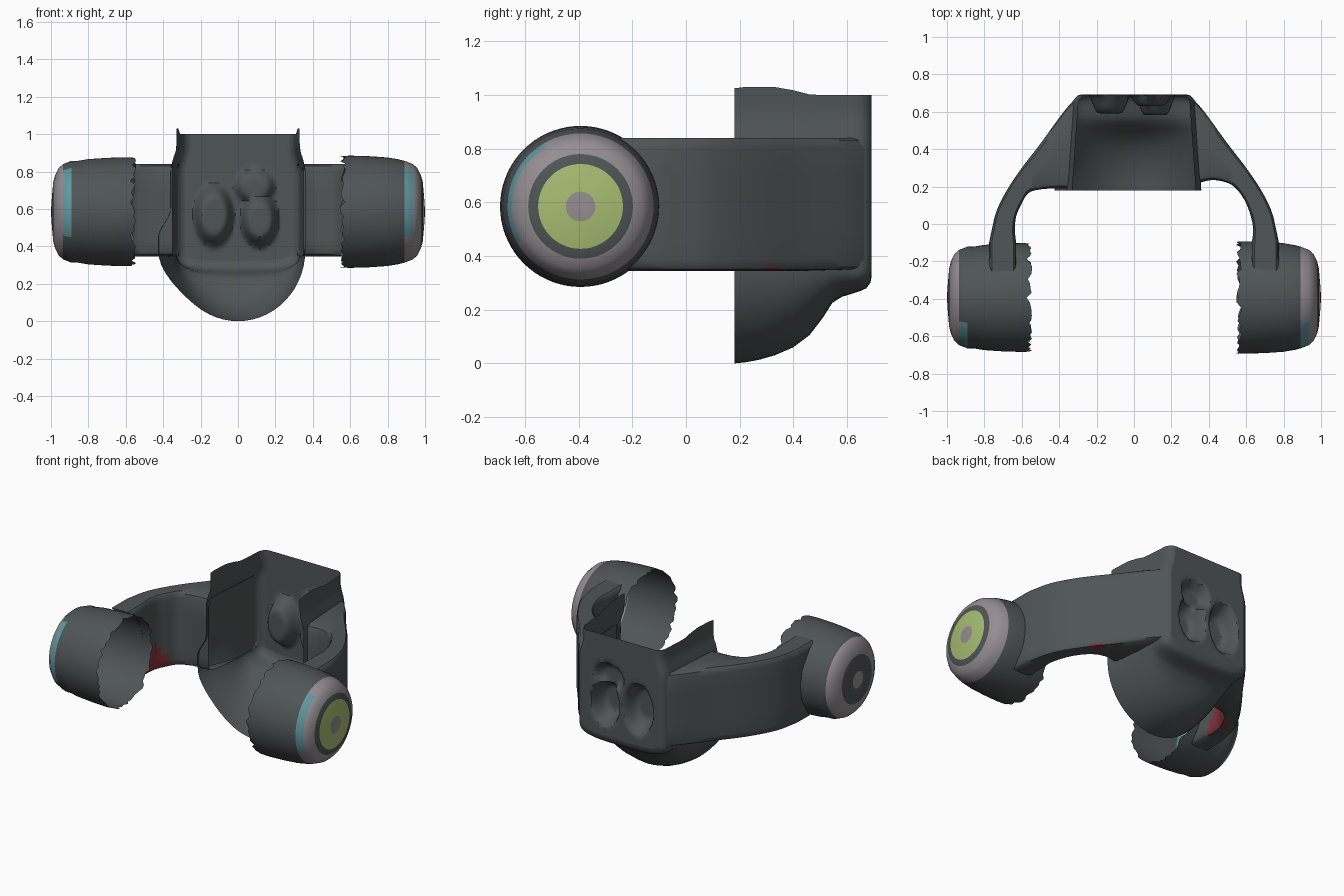
import bpy, bmesh, math, random

if "Cube" in bpy.data.objects:
    bpy.data.objects.remove(bpy.data.objects["Cube"])
random.seed(4)

def mat(name, c):
    m = bpy.data.materials.new(name)
    m.diffuse_color = (*c, 1)
    m.use_nodes = True
    m.node_tree.nodes["Principled BSDF"].inputs["Base Color"].default_value = m.diffuse_color
    return m

MATS = [mat("charcoal", (.078, .090, .090)), mat("warm_grey", (.30, .27, .29)),
        mat("lime_green", (.39, .51, .17)), mat("teal_blue", (.12, .31, .35)),
        mat("dark_red", (.24, .03, .045))]
CHAR, GREY, GREEN, BLUE, RED = range(5)

def grid_mesh(name, rows, closed=False, rule=None):
    """Skin a list of equal-length point rows; rule(row, centre) picks the colour."""
    bm = bmesh.new()
    vs = [[bm.verts.new(p) for p in r] for r in rows]
    n = len(rows[0])
    for i in range(len(rows) - 1):
        for j in range(n if closed else n - 1):
            k = (j + 1) % n
            f = bm.faces.new((vs[i][j], vs[i][k], vs[i + 1][k], vs[i + 1][j]))
            if rule:
                f.material_index = rule(i, f.calc_center_median())
    bmesh.ops.remove_doubles(bm, verts=bm.verts, dist=1e-5)
    bmesh.ops.recalc_face_normals(bm, faces=bm.faces)
    me = bpy.data.meshes.new(name)
    bm.to_mesh(me)
    bm.free()
    for m in MATS:
        me.materials.append(m)
    ob = bpy.data.objects.new(name, me)
    bpy.context.collection.objects.link(ob)
    bpy.ops.object.select_all(action='DESELECT')
    ob.select_set(True)
    bpy.context.view_layer.objects.active = ob
    bpy.ops.object.shade_smooth_by_angle(angle=math.radians(40))
    return ob

def step(a, b, t):
    t = max(0, min(1, (t - a) / (b - a)))
    return t * t * (3 - 2 * t)

# --- central open shell: U sections swept towards the back
K, M = 26, 28
def half_width(f, z):
    return .36 - .035 * f - .03 * step(.80, .95, z)

def section(y, zb, shrink=0):
    f = (y - .18) / .51
    zt, zs, e = 1.03 - .03 * step(.3, .6, f), .38, 1 - .45 * step(.5, 1, f)
    pts = []
    for i in range(K):
        z = zt + (zs - zt) * i / K
        pts.append((half_width(f, z) - shrink, z))
    for j in range(M + 1):
        a = math.pi * j / M
        c = math.cos(a)
        x = math.copysign(abs(c) ** e, c) if abs(c) > 1e-6 else 0
        pts.append((x * (half_width(f, .4) - shrink), zs - (zs - zb) * max(0, math.sin(a)) ** e))
    pts += [(-x, z) for x, z in reversed(pts[:K])]
    out = []
    for x, z in pts:
        if x < 0:   # flared lip on the left of the bowl
            x *= 1 + .18 * (1 - step(0, .6, f)) * step(.05, .35, z) * (1 - step(.45, .6, z))
        out.append((x, y, z))
    return out

stations = [(.18, 0), (.22, .004), (.27, .013), (.33, .03), (.40, .06), (.46, .105), (.51, .17),
            (.545, .225), (.58, .248), (.62, .26), (.65, .27)]
rows = [section(y, z) for y, z in stations]
rows += [section(.672, .28, .01), section(.687, .30, .025), section(.692, .325, .042)]
rows[0] = [(x, y, z - random.uniform(0, .02) if z > .9 else z) for x, y, z in rows[0]]
grid_mesh("bowl_shell", rows)

# --- back wall with two pressed-in hollows
def dent(x, z):
    d = 0
    for cx, cz, rx, rz, depth in ((-.13, .565, .115, .18, .10), (.115, .54, .11, .155, .11),
                                  (.09, .72, .12, .10, .06)):
        q = ((x - cx) / rx) ** 2 + ((z - cz) / rz) ** 2
        d = max(d, depth * step(0, .75, 1 - q))
    return d

last, N = rows[-1], 44
wall = []
for i in range(K + M // 2 + 1):
    a, b = last[i], last[-1 - i]
    row = []
    for j in range(N + 1):
        t = j / N
        x, z = a[0] + (b[0] - a[0]) * t, a[2] + (b[2] - a[2]) * t
        row.append((x, a[1] - dent(x, z), z))
    wall.append(row)
grid_mesh("back_wall", wall)

# --- arms: rounded rectangular sections between an outer and an inner path
OUTER = [(.315, .67), (.38, .595), (.50, .43), (.60, .30), (.68, .18), (.735, .07), (.76, -.03), (.775, -.1)]
INNER_R = [(.35, .22), (.42, .235), (.50, .22), (.55, .185), (.595, .12), (.625, .04), (.637, -.03), (.63, -.1)]
INNER_L = [(.35, .19), (.42, .19), (.50, .185), (.565, .165), (.605, .10), (.63, .04), (.637, -.03), (.63, -.1)]
RECT = [(0, .39), (0, .5), (0, .6), (0, .7), (0, .80), (.03, .83), (.1, .84), (.5, .84), (.9, .84), (.97, .83),
        (1, .80), (1, .7), (1, .6), (1, .54), (1, .49), (1, .44), (1, .39), (.97, .36), (.9, .35), (.5, .345), (.1, .35), (.03, .36)]
CY, CZ = -.393, .585

def smooth_path(p, sub=4):
    q = [p[0]] + p + [p[-1]]
    out = []
    for i in range(1, len(q) - 2):
        for s in range(sub):
            t = s / sub
            out.append(tuple(.5 * (2 * b + (c - a) * t + (2 * a - 5 * b + 4 * c - d) * t * t
                                   + (3 * b - a - 3 * c + d) * t ** 3)
                             for a, b, c, d in zip(q[i - 1], q[i], q[i + 1], q[i + 2])))
    return out + [p[-1]]

def arm(name, side, inner):
    outs, ins = smooth_path(OUTER), smooth_path(inner)
    rows = []
    for n, (o, p) in enumerate(zip(outs, ins)):
        row = []
        for t, z in RECT:
            x, y = o[0] + (p[0] - o[0]) * t, o[1] + (p[1] - o[1]) * t
            if n == len(outs) - 1:   # last ring follows the round cup
                y = CY + math.sqrt(max(0, .292 ** 2 - (z - CZ) ** 2))
            row.append((side * x, y, z))
        rows.append(row)

    def rule(i, c):   # red smear low on the arms
        if side < 0 and -.06 < c.y < .13 and abs(c.x) < .66 and c.z < .53 - 1.4 * abs(c.y - .03):
            return RED
        if side > 0 and .29 < c.y < .34 and c.z < .356 and abs(c.x) > .52:
            return RED
        return CHAR
    grid_mesh(name, rows, True, rule)

arm("right_arm", 1, INNER_R)
arm("left_arm", -1, INNER_L)

# --- round cups: profile (x, radius) turned about the x axis, open on the inside
PROFILE = [(.56, .298), (.60, .300), (.70, .297), (.80, .290), (.86, .280), (.89, .272), (.935, .255),
           (.96, .232), (.978, .195), (.988, .158), (.997, .055), (1.0, 0)]

def cup(name, side, colours, scale):
    S, rows = 72, []
    for i, (x, r) in enumerate(PROFILE):
        row = []
        for j in range(S):
            a = 2 * math.pi * j / S
            dx = random.uniform(-.015, .015) if i == 0 else 0
            k = r * (scale if x < .88 else 1)
            row.append((side * (x + dx), CY + k * math.cos(a), CZ + k * math.sin(a)))
        rows.append(row)

    def rule(i, c):
        up = math.degrees(math.atan2(c.z - CZ, CY - c.y))
        if i == 5 and -32 < up < 62:
            return BLUE
        return colours[i]
    grid_mesh(name, rows, True, rule)

cup("right_cup", 1, [CHAR] * 5 + [GREY, GREY, GREY, CHAR, GREEN, GREY], 1)
cup("left_cup", -1, [CHAR] * 6 + [GREY, GREY, GREY, CHAR, GREY], .97)
